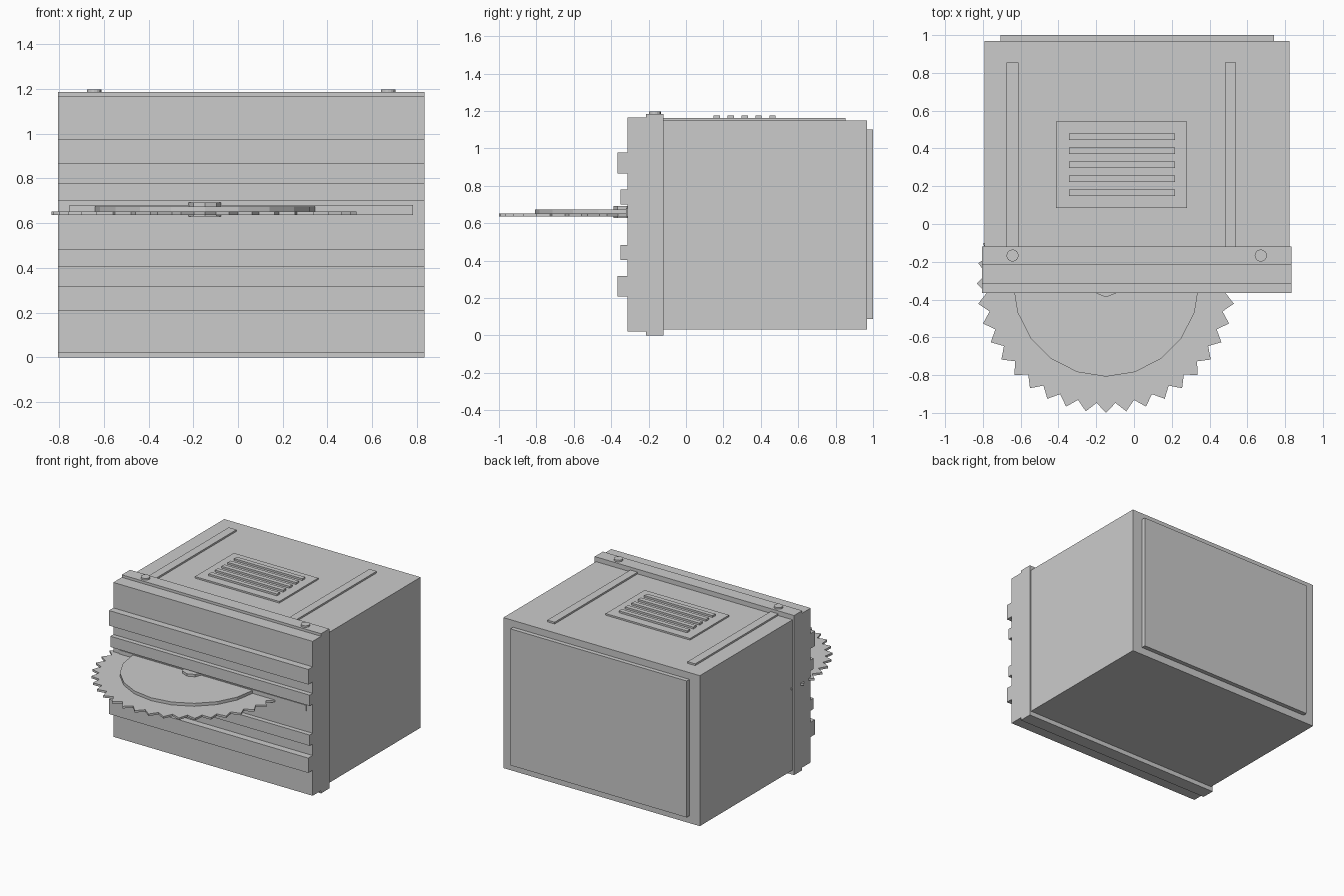
import bpy, math

cube = bpy.data.objects.get("Cube")
if cube:
    bpy.data.objects.remove(cube, do_unlink=True)

grey = bpy.data.materials.new("light grey")
grey.use_nodes = True
COLOUR = (0.6, 0.6, 0.6, 1)
grey.diffuse_color = COLOUR
grey.node_tree.nodes["Principled BSDF"].inputs["Base Color"].default_value = COLOUR


def make(name, verts, faces):
    mesh = bpy.data.meshes.new(name)
    mesh.from_pydata(verts, [], faces)
    mesh.materials.append(grey)
    obj = bpy.data.objects.new(name, mesh)
    bpy.context.collection.objects.link(obj)
    return obj


def prism(name, outline, z0, z1):
    """Counter-clockwise outline extruded from z0 to z1."""
    n = len(outline)
    verts = [(x, y, z) for z in (z0, z1) for x, y in outline]
    faces = [tuple(reversed(range(n))), tuple(range(n, 2 * n))]
    faces += [(i, (i + 1) % n, n + (i + 1) % n, n + i) for i in range(n)]
    return make(name, verts, faces)


def box(name, x, y, z):
    return prism(name, [(x[0], y[0]), (x[1], y[0]), (x[1], y[1]), (x[0], y[1])], *z)


def disc(name, centre, radii, n, z0, z1):
    """Disc with n corners, the first at the front; radii alternate."""
    outline = []
    for i in range(n):
        a = 2 * math.pi * i / n - math.pi / 2
        r = radii[i % len(radii)]
        outline.append((centre[0] + r * math.cos(a), centre[1] + r * math.sin(a)))
    return prism(name, outline, z0, z1)


# Housing
WIDE = (-0.804, 0.833)
box("housing", (-0.791, 0.822), (-0.13, 0.968), (0.033, 1.15))
box("back_panel", (-0.706, 0.742), (0.96, 1.0), (0.087, 1.10))
box("front_band", WIDE, (-0.215, -0.119), (0, 1.185))
box("front_slab", WIDE, (-0.314, -0.21), (0.02, 1.166))

# Horizontal ribs on the front
for name, front, z in (("upper_outer_rib", -0.365, (0.865, 0.977)),
                       ("upper_inner_rib", -0.349, (0.70, 0.78)),
                       ("lower_inner_rib", -0.349, (0.404, 0.484)),
                       ("lower_outer_rib", -0.365, (0.209, 0.319))):
    box(name, WIDE, (front, -0.31), z)

# Slot plate and circular saw
box("slot_plate", (-0.753, 0.782), (-0.321, -0.31), (0.637, 0.681))
AXIS = (-0.148, -0.315)
disc("saw_blade", AXIS, (0.685, 0.634), 80, 0.637, 0.652)
disc("blade_disc", AXIS, (0.493,), 20, 0.65, 0.674)
disc("blade_hub", AXIS, (0.073,), 8, 0.629, 0.692)

# Rails, vent and studs on the top
for side, x in (("right", (-0.674, -0.611)), ("left", (0.481, 0.541))):
    box(side + "_top_rail", x, (-0.125, 0.854), (1.14, 1.163))
box("vent_plate", (-0.413, 0.28), (0.085, 0.542), (1.14, 1.162))
for i in range(5):
    y = 0.165 + 0.0743 * i
    box(f"vent_slat_{i + 1}", (-0.344, 0.216), (y - 0.017, y + 0.017), (1.15, 1.176))
for side, x in (("right", -0.643), ("left", 0.671)):
    disc(side + "_stud", (x, -0.167), (0.032,), 16, 1.17, 1.197)
